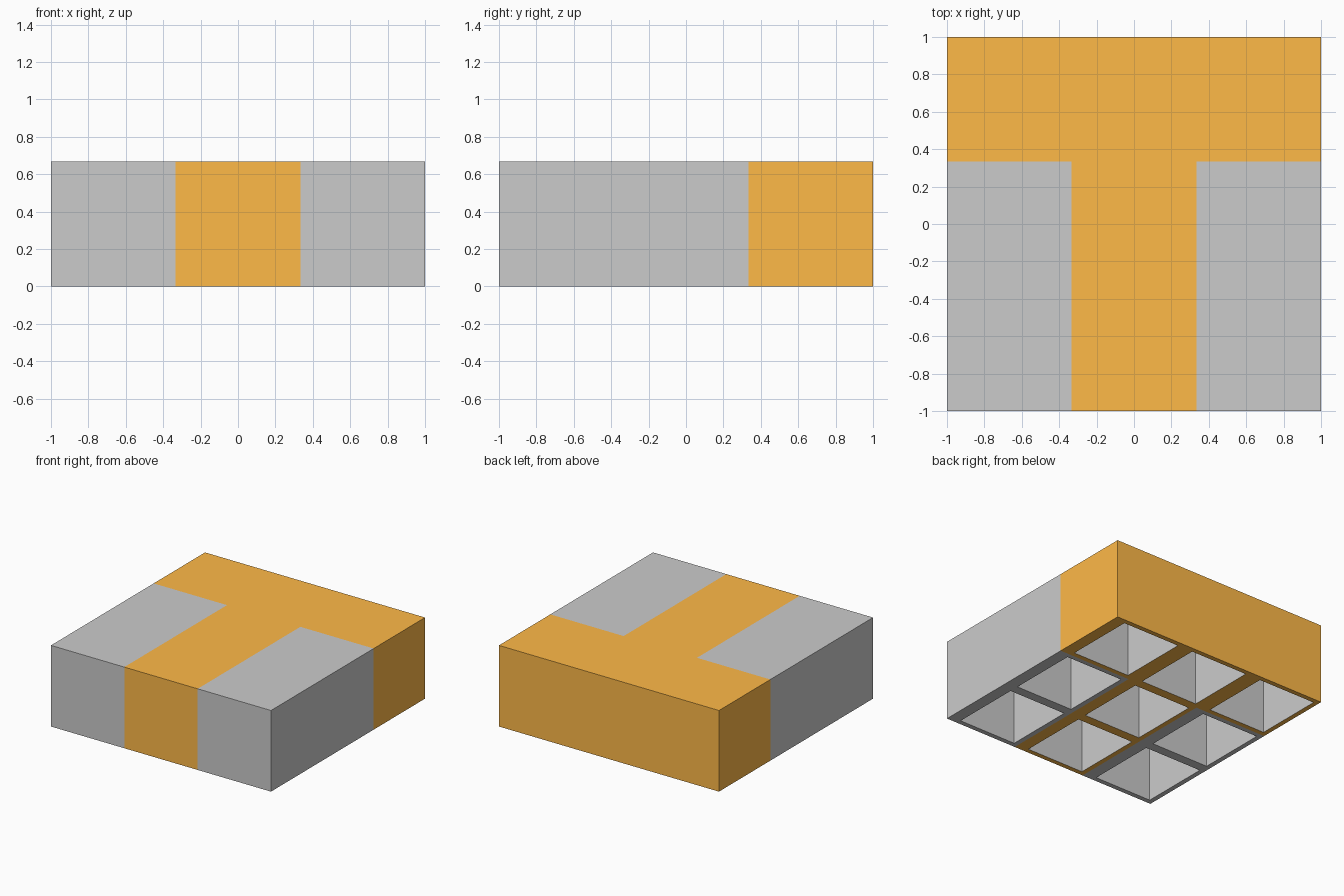
import bpy, bmesh

if "Cube" in bpy.data.objects:
    bpy.data.objects.remove(bpy.data.objects["Cube"])

S = 2 / 3                      # cell size and block height
WALL, WALL_R, ROOF = 0.04, 0.10, 0.04   # thin walls, thicker right wall, roof

orange = bpy.data.materials.new("orange")
orange.diffuse_color = (1.0, 0.487, 0.064, 1)
orange.use_nodes = True
orange.node_tree.nodes["Principled BSDF"].inputs["Base Color"].default_value = orange.diffuse_color


def make_part(name, cells, others, mat=None, pockets=False):
    """Outer skin of the given cells, or just the pocket linings under them."""
    bm = bmesh.new()

    def quad(*pts):
        bm.faces.new([bm.verts.new(p) for p in pts])

    def ring(x0, x1, y0, y1, z):
        return [(x0, y0, z), (x1, y0, z), (x1, y1, z), (x0, y1, z)]

    for i, j in cells:
        x, y = -1 + i * S, -1 + j * S
        outer = ring(x, x + S, y, y + S, 0)
        top = ring(x, x + S, y, y + S, S)
        rim = ring(x + WALL, x + S - WALL_R, y + WALL, y + S - WALL, 0)
        roof = [(a, b, S - ROOF) for a, b, _ in rim]
        if pockets:
            quad(*reversed(roof))
            for k in range(4):
                n = (k + 1) % 4
                quad(rim[n], rim[k], roof[k], roof[n])
            continue
        quad(*top)
        sides = [(0, -1), (1, 0), (0, 1), (-1, 0)]
        for k, (di, dj) in enumerate(sides):
            n = (k + 1) % 4
            quad(outer[n], outer[k], rim[k], rim[n])      # bottom rim
            if (i + di, j + dj) not in others:            # outside wall only
                quad(outer[k], outer[n], top[n], top[k])
    bmesh.ops.remove_doubles(bm, verts=bm.verts, dist=1e-4)
    me = bpy.data.meshes.new(name)
    bm.to_mesh(me)
    bm.free()
    if mat:
        me.materials.append(mat)
    bpy.context.collection.objects.link(bpy.data.objects.new(name, me))


every = {(i, j) for i in range(3) for j in range(3)}
tee = {c for c in every if c[0] == 1 or c[1] == 2}

make_part("tee_block", tee, every, orange)                 # orange T
make_part("side_blocks", every - tee, every)               # grey strips
make_part("pocket_linings", every, every, pockets=True)    # hollow undersides
